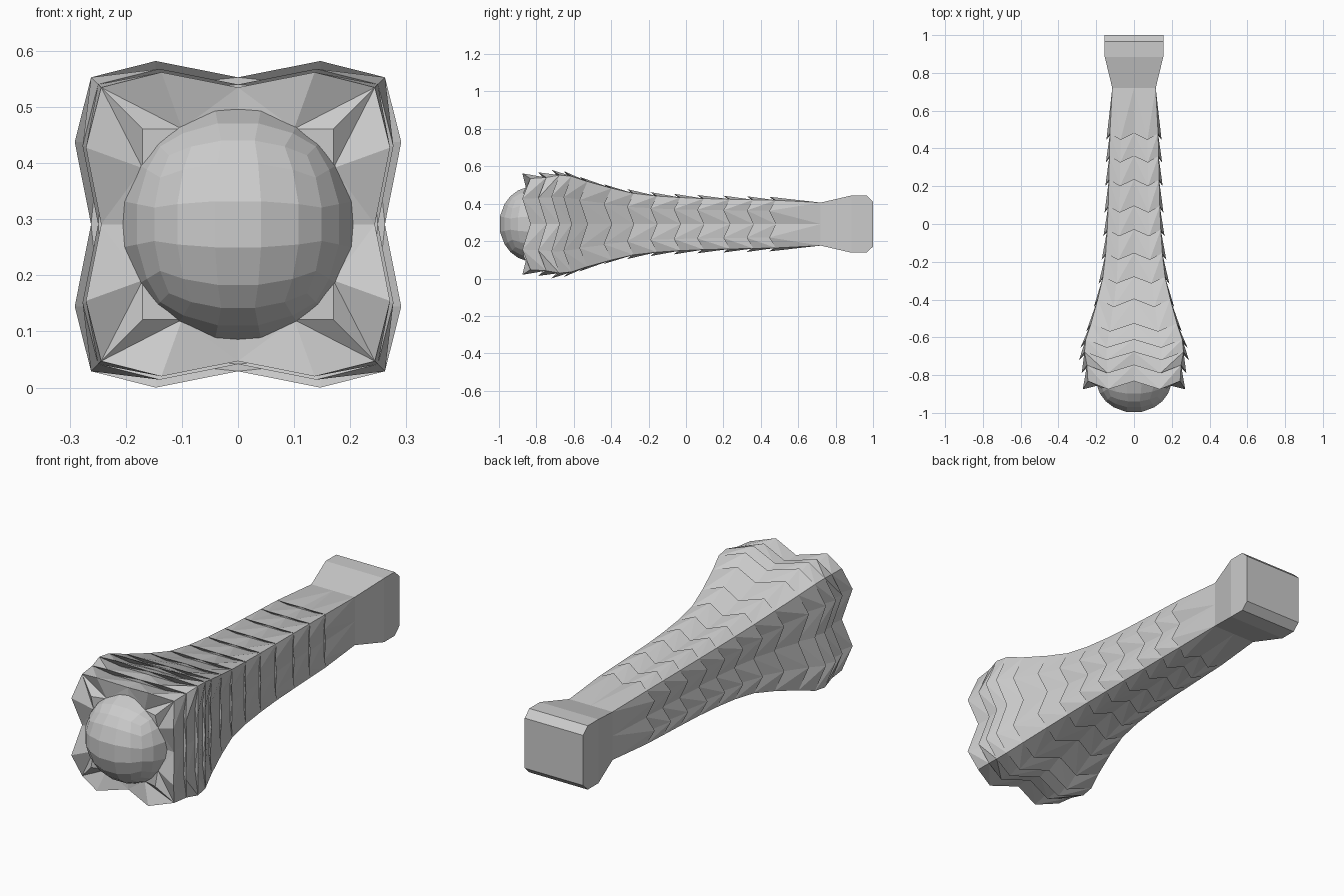
import bpy, bmesh
from mathutils import Vector

if "Cube" in bpy.data.objects:
    bpy.data.objects.remove(bpy.data.objects["Cube"])

CZ = 0.291  # height of the long axis


def make(name, bm):
    bmesh.ops.remove_doubles(bm, verts=bm.verts, dist=0.0005)
    bmesh.ops.recalc_face_normals(bm, faces=bm.faces)
    me = bpy.data.meshes.new(name)
    bm.to_mesh(me)
    bm.free()
    ob = bpy.data.objects.new(name, me)
    bpy.context.collection.objects.link(ob)


def ring(bm, corner, quarter, mid):
    """16-point square loop; each argument is (distance out, y, offset along side)."""
    out = []
    for k in range(4):
        for (d, y, a) in ((corner[0], corner[1], -corner[0]),
                          (quarter[0], quarter[1], -quarter[2]),
                          (mid[0], mid[1], 0),
                          (quarter[0], quarter[1], quarter[2])):
            x, z = d, a
            for _ in range(k):
                x, z = -z, x
            out.append(bm.verts.new((x, y, z + CZ)))
    return out


def bridge(bm, a, b):
    n = len(a)
    for i in range(n):
        j = (i + 1) % n
        # split so the diagonals mirror around each flap tip
        if i % 2 == 0:
            bm.faces.new((a[i], a[j], b[i]))
            bm.faces.new((a[j], b[j], b[i]))
        else:
            bm.faces.new((a[i], a[j], b[j]))
            bm.faces.new((a[i], b[j], b[i]))


# scaled shaft: (tip y, tip distance) for each row of flaps
rows = [(-.875, .271), (-.79, .277), (-.72, .291), (-.655, .284), (-.57, .253),
        (-.44, .213), (-.315, .187), (-.19, .171), (-.065, .162), (.06, .156),
        (.2, .152), (.325, .149), (.445, .146)]
ends = [(t + .043 - .008 * (i > 5), r * .9 - .004 * (i > 5), t, r)
        for i, (t, r) in enumerate(rows)]
bm = bmesh.new()
prev = ring(bm, (.17, -.87), (.17, -.85, .1), (.19, -.83))
bm.faces.new(prev)
for i, (y, b, ty, tr) in enumerate(ends):
    flap = ring(bm, (b, y), (tr, ty, b * .56), (b, y))
    bridge(bm, prev, flap)
    if i + 1 < len(ends):
        y2, b2 = ends[i + 1][:2]
        s = b2 * .94
        prev = ring(bm, (b2, y2), (s, y2, b2 * .56), (s, y2))
    else:
        prev = ring(bm, (.115, .72), (.115, .72, .065), (.115, .72))
    bridge(bm, flap, prev)
bm.faces.new(prev)
make("scaled_shaft", bm)

# end block, bevelled along its top and bottom edges only
bm = bmesh.new()
prev = None
for y, hx, hz in ((.72, .115, .115), (.885, .155, .153), (.965, .155, .153), (1, .155, .12)):
    cur = [bm.verts.new((sx * hx, y, CZ + sz * hz))
           for sx, sz in ((-1, -1), (1, -1), (1, 1), (-1, 1))]
    if prev:
        for i in range(4):
            bm.faces.new((prev[i], prev[i - 1], cur[i - 1], cur[i]))
    else:
        bm.faces.new(cur)
    prev = cur
bm.faces.new(prev)
make("end_block", bm)

# faceted ball: a gridded cube pushed onto a sphere
bm = bmesh.new()
bmesh.ops.create_cube(bm, size=2)
bmesh.ops.subdivide_edges(bm, edges=bm.edges[:], cuts=4, use_grid_fill=True)
for v in bm.verts:
    v.co = v.co.normalized() * .213 + Vector((0, -.79, CZ))
make("front_ball", bm)
